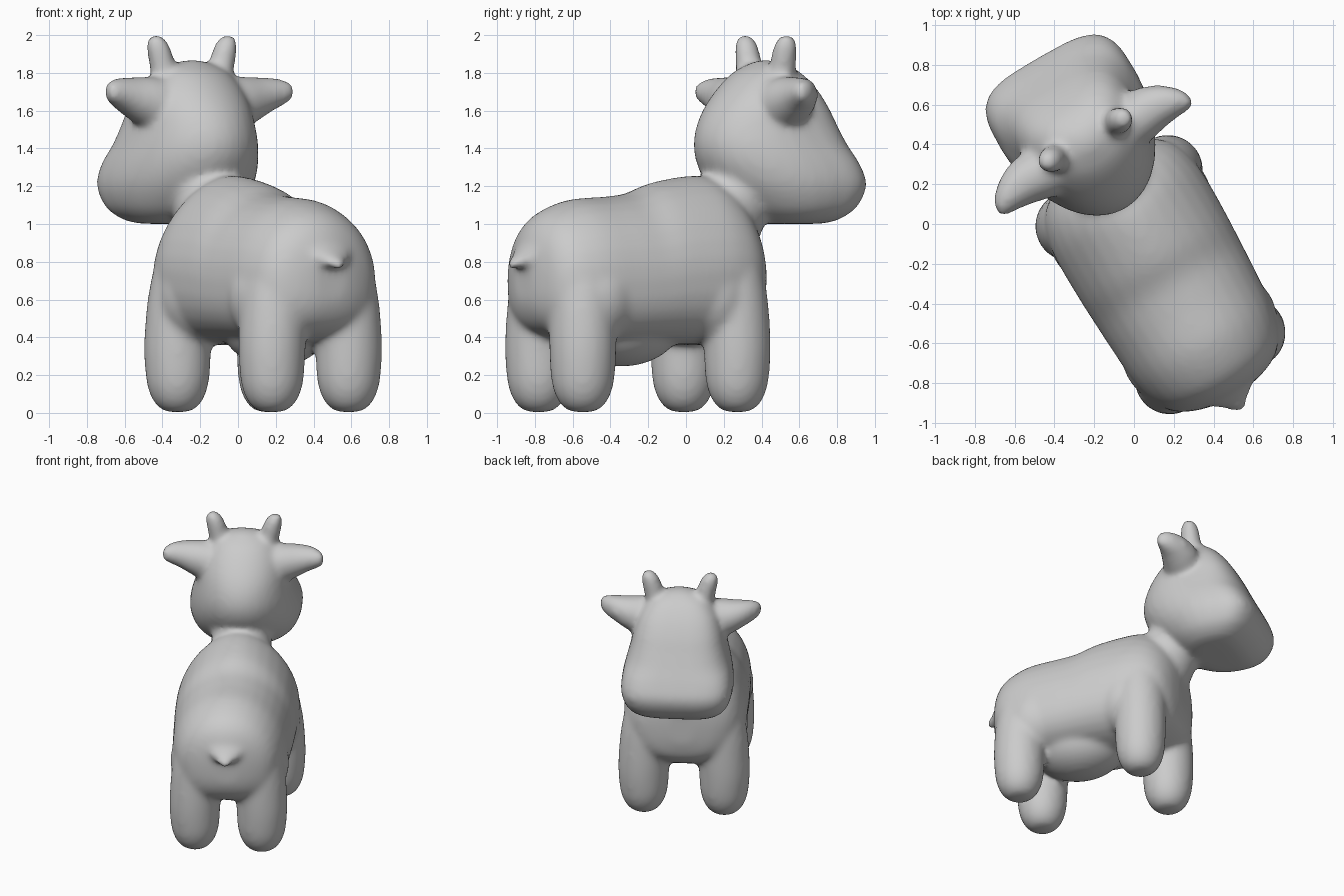
import bpy, bmesh, math
from mathutils import Matrix, Vector

if "Cube" in bpy.data.objects:
    bpy.data.objects.remove(bpy.data.objects["Cube"])

bm = bmesh.new()
N = 32


def spow(c, n):
    return math.copysign(abs(c) ** (2 / n), c)


def spline(p0, p1, p2, p3, t):
    return .5 * (2 * p1 + (p2 - p0) * t + (2 * p0 - 5 * p1 + 4 * p2 - p3) * t * t
                 + (3 * p1 - p0 - 3 * p2 + p3) * t ** 3)


def loft(rings):
    """Skin a smooth tube through the rings and cap its ends."""
    rings = [[Vector(p) for p in r] for r in rings]
    k = [rings[0]] + rings + [rings[-1]]
    fine = [[spline(*p, s / 4) for p in zip(*k[i:i + 4])]
            for i in range(len(rings) - 1) for s in range(4)] + [rings[-1]]
    loops = [[bm.verts.new(p) for p in r] for r in fine]
    for a, b in zip(loops, loops[1:]):
        for i in range(N):
            j = (i + 1) % N
            bm.faces.new((a[i], a[j], b[j], b[i]))
    bm.faces.new(loops[0][::-1])
    bm.faces.new(loops[-1])


def oval(center, a, b):
    c, a, b = Vector(center), Vector(a), Vector(b)
    return [c + a * math.cos(t) + b * math.sin(t)
            for t in (2 * math.pi * i / N for i in range(N))]


def ball(center, radii):
    m = Matrix.Translation(center) @ Matrix.Diagonal((*radii, 1))
    bmesh.ops.create_uvsphere(bm, u_segments=32, v_segments=20, radius=1, matrix=m)


# Built facing +y, turned to the final heading at the end.

# Torso: y, half width, bottom, top (shoulders are more pointed on top than the rump)
torso = [(-.995, .09, .60, .85), (-.975, .18, .53, .93), (-.93, .28, .46, 1.01),
         (-.85, .35, .41, 1.075), (-.7, .395, .37, 1.13), (-.5, .412, .36, 1.145),
         (-.35, .42, .36, 1.165), (-.2, .427, .36, 1.22), (0, .43, .36, 1.255),
         (.12, .42, .36, 1.25), (.22, .39, .40, 1.20), (.30, .33, .45, 1.11),
         (.35, .23, .51, 1.02), (.375, .09, .62, .90)]
rings = []
for y, w, lo, hi in torso:
    mid = lo + (hi - lo) * .44
    point = min(1, max(0, (y + .5) / .5))
    ring = []
    for i in range(N):
        t = 2 * math.pi * i / N
        c, s = math.cos(t), math.sin(t)
        n = 2.0 - .27 * point if s > 0 else 2.7
        ring.append((w * spow(c, n), y, mid + spow(s, n) * ((hi - mid) if s > 0 else (mid - lo))))
    rings.append(ring)
loft(rings)

# Belly bulge
ball((0, -.40, .46), (.27, .33, .215))

# Legs: height, radius, leaning in towards the body
leg = [(.004, .05), (.02, .09), (.06, .128), (.12, .155), (.2, .17), (.35, .178),
       (.55, .18), (.7, .178), (.82, .165), (.92, .13), (.98, .05)]
for side in (-1, 1):
    for x, y in ((.282, .150), (.234, -.766)):
        rings = []
        for z, r in leg:
            lean = max(0, z - .45) * .13
            rings.append(oval((side * (x - lean), y - math.copysign(lean * .5, y), z),
                              (r, 0, 0), (0, r, 0)))
        loft(rings)
    # Fillets between legs and flank
    ball((side * .22, .03, .62), (.215, .22, .25))
    ball((side * .20, -.66, .62), (.215, .22, .25))

# Neck
across = Vector((0, .30, -.22)).normalized()
loft([oval(Vector((0, y, z)), Vector((r, 0, 0)), across * r)
      for y, z, r in ((.13, .90, .2), (.21, 1.0, .22), (.29, 1.13, .208), (.38, 1.26, .22), (.44, 1.33, .2))])

# Head: z, back, widest, front, half width
head = [(1.0, .50, .62, .70, .12), (1.01, .43, .65, .80, .24), (1.06, .33, .67, .89, .325),
        (1.13, .25, .67, .945, .37), (1.22, .17, .66, .967, .392), (1.32, .11, .62, .93, .382),
        (1.42, .088, .56, .88, .355), (1.52, .105, .52, .83, .328), (1.62, .155, .50, .78, .305),
        (1.72, .235, .49, .715, .265), (1.80, .32, .48, .642, .20), (1.845, .40, .48, .575, .115),
        (1.867, .45, .48, .52, .04)]
rings = []
for z, back, mid, front, w in head:
    ring = []
    for i in range(N):
        t = 2 * math.pi * i / N
        c, s = math.cos(t), math.sin(t)
        n = (3.7 if z < 1.35 else 3.2) if s > 0 else 2.0
        ring.append((w * spow(c, n) if s > 0 else w * c,
                     mid + spow(s, n) * ((front - mid) if s > 0 else (mid - back)), z))
    rings.append(ring)
loft(rings)

# Ears: x, y, z, half depth, half height
ear = [(.18, .45, 1.63, .14, .14), (.28, .455, 1.64, .135, .14), (.37, .46, 1.66, .12, .118),
       (.45, .45, 1.683, .097, .092), (.51, .43, 1.695, .073, .072), (.55, .41, 1.70, .047, .05),
       (.565, .40, 1.70, .018, .02)]
# Horns: x, z, radius
horn = [(.15, 1.72, .075), (.172, 1.81, .073), (.19, 1.88, .069), (.206, 1.94, .063),
        (.216, 1.98, .047), (.221, 2.004, .02)]
for side in (-1, 1):
    loft([oval((side * x, y, z), (0, d, 0), (0, 0, h)) for x, y, z, d, h in ear])
    loft([oval((side * x, .488, z), (r, 0, 0), (0, r, 0)) for x, z, r in horn])

# Tail
loft([oval((0, y, z), (w, 0, 0), (0, 0, h)) for y, z, w, h in
      ((-.9, .86, .18, .09), (-.98, .835, .13, .06), (-1.03, .805, .075, .038),
       (-1.07, .787, .035, .027), (-1.086, .78, .015, .015))])

bmesh.ops.rotate(bm, verts=bm.verts, cent=(0, 0, 0), matrix=Matrix.Rotation(math.radians(30), 3, 'Z'))
bmesh.ops.recalc_face_normals(bm, faces=bm.faces)
mesh = bpy.data.meshes.new("cow")
bm.to_mesh(mesh)
bm.free()
cow = bpy.data.objects.new("cow", mesh)
bpy.context.collection.objects.link(cow)

# Fuse all parts into one soft skin
fuse = cow.modifiers.new("fuse", 'REMESH')
fuse.mode = 'VOXEL'
fuse.voxel_size = .017
fuse.use_smooth_shade = True
soft = cow.modifiers.new("soften", 'SMOOTH')
soft.factor = .5
soft.iterations = 18
